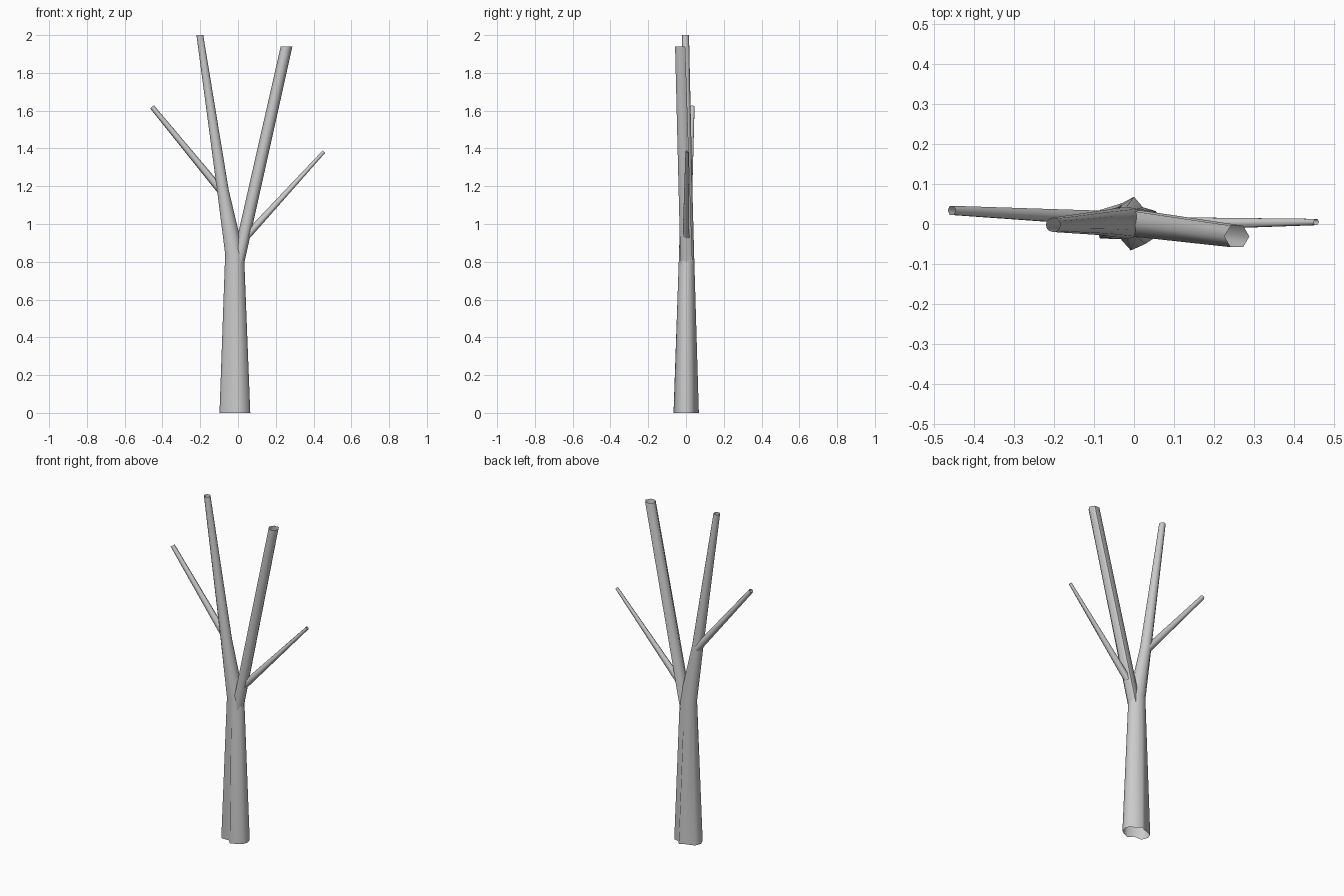
import bpy, bmesh
from math import cos, sin, tau, radians
from mathutils import Vector

if "Cube" in bpy.data.objects:
    bpy.data.objects.remove(bpy.data.objects["Cube"])


def loft(name, rings):
    """Open tube through rings holding equal numbers of points."""
    bm = bmesh.new()
    loops = [[bm.verts.new(p) for p in ring] for ring in rings]
    for a, b in zip(loops, loops[1:]):
        n = len(a)
        for i in range(n):
            bm.faces.new((a[i], a[(i + 1) % n], b[(i + 1) % n], b[i]))
    me = bpy.data.meshes.new(name)
    bm.to_mesh(me)
    bm.free()
    ob = bpy.data.objects.new(name, me)
    bpy.context.collection.objects.link(ob)
    bpy.ops.object.select_all(action='DESELECT')
    ob.select_set(True)
    bpy.context.view_layer.objects.active = ob
    bpy.ops.object.shade_smooth_by_angle(angle=radians(62))
    return ob


def flat_ring(x, y, z, rx, ry, n, start=0.0):
    return [(x + rx * cos(start + tau * i / n), y + ry * sin(start + tau * i / n), z)
            for i in range(n)]


def twig(name, p0, p1, r0, r1, n=6):
    """Straight tapered tube with ends square to its axis."""
    p0, p1 = Vector(p0), Vector(p1)
    d = (p1 - p0).normalized()
    u = d.cross(Vector((0, 1, 0))).normalized()
    v = u.cross(d)
    return loft(name, [[p + (u * cos(tau * i / n) - v * sin(tau * i / n)) * -r
                        for i in range(n)][::-1] for p, r in ((p0, r0), (p1, r1))])


# Trunk with a lobed foot, bending into the left main limb
foot = [(0.065, 0), (0.055, 0.032), (0.022, 0.042), (0.0, 0.068),
        (-0.03, 0.052), (-0.085, 0.035), (-0.098, 0), (-0.085, -0.036),
        (-0.033, -0.038), (-0.008, -0.066), (0.028, -0.05), (0.055, -0.032)]
loft("trunk_and_left_limb", [
    [(x, y, 0) for x, y in foot],
    flat_ring(-0.018, 0.003, 0.84, 0.05, 0.04, 12),
    flat_ring(-0.08, 0.003, 1.18, 0.031, 0.031, 12),
    flat_ring(-0.202, -0.002, 2.0, 0.018, 0.018, 12),
])

# Right main limb, growing out of the trunk
loft("right_limb", [
    flat_ring(-0.006, 0.003, 0.77, 0.034, 0.037, 6),
    flat_ring(0.257, -0.031, 1.94, 0.031, 0.031, 6),
])

# Thin side branches
twig("left_branch", (-0.085, 0.015, 1.17), (-0.455, 0.034, 1.62), 0.021, 0.013)
twig("right_branch", (0.045, 0.0, 0.935), (0.455, 0.005, 1.383), 0.02, 0.009)
